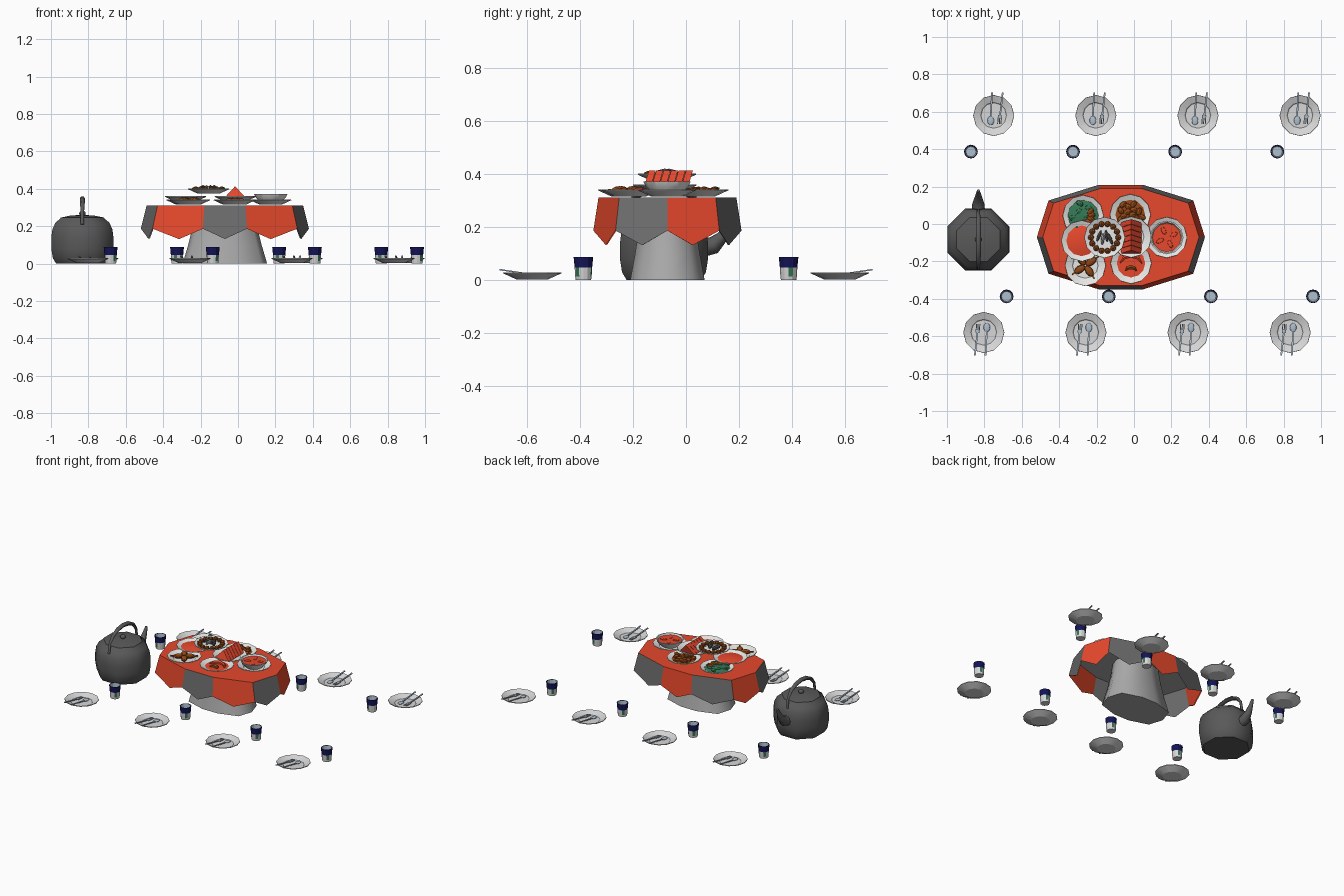
import bpy, bmesh, math, random
from mathutils import Vector, Matrix

if "Cube" in bpy.data.objects:
    bpy.data.objects.remove(bpy.data.objects["Cube"])
random.seed(4)

PALETTE = [("red", (0.86, 0.07, 0.027)), ("dark_gray", (0.1, 0.1, 0.1)),
           ("mid_gray", (0.4, 0.4, 0.4)), ("white", (0.88, 0.88, 0.87)),
           ("plate_gray", (0.68, 0.68, 0.68)), ("brown", (0.3, 0.065, 0.008)),
           ("green", (0.035, 0.19, 0.09)), ("steel_blue", (0.42, 0.52, 0.62)),
           ("navy", (0.007, 0.007, 0.1)), ("panel_gray", (0.155, 0.155, 0.155))]
MATS = []
for nm, c in PALETTE:
    m = bpy.data.materials.new(nm)
    m.diffuse_color = (*c, 1)
    m.use_nodes = True
    m.node_tree.nodes["Principled BSDF"].inputs["Base Color"].default_value = m.diffuse_color
    MATS.append(m)
RED, DARK, MID, WHITE, PLATE, BROWN, GREEN, STEEL, NAVY, PANEL = range(10)


def finish(bm, name, smooth=None, matrix=None):
    """Turn the bmesh into an object carrying only the colours it uses."""
    bmesh.ops.recalc_face_normals(bm, faces=bm.faces)
    used = sorted({f.material_index for f in bm.faces})
    for f in bm.faces:
        f.material_index = used.index(f.material_index)
    me = bpy.data.meshes.new(name)
    bm.to_mesh(me)
    bm.free()
    for u in used:
        me.materials.append(MATS[u])
    ob = bpy.data.objects.new(name, me)
    bpy.context.collection.objects.link(ob)
    if matrix:
        ob.matrix_world = matrix
    if smooth:
        bpy.ops.object.select_all(action='DESELECT')
        ob.select_set(True)
        bpy.context.view_layer.objects.active = ob
        bpy.ops.object.shade_smooth_by_angle(angle=math.radians(smooth))
    return ob


def skin(bm, rings, mat):
    """Join rings of vertices; mat is an index or a rule of (ring, side)."""
    for i, (a, b) in enumerate(zip(rings, rings[1:])):
        n = max(len(a), len(b))
        for k in range(n):
            j = (k + 1) % n
            vs = [a[k % len(a)], a[j % len(a)], b[j % len(b)], b[k % len(b)]]
            f = bm.faces.new(list(dict.fromkeys(vs)))
            f.material_index = mat(i, k) if callable(mat) else mat


def lathe(bm, prof, n, mat, loc=(0, 0, 0), turn=0.0):
    rings = []
    for r, z in prof:
        angles = [turn + math.tau * k / n for k in range(n if r > 0 else 1)]
        rings.append([bm.verts.new(Vector(loc) + Vector((r * math.cos(a), r * math.sin(a), z)))
                      for a in angles])
    skin(bm, rings, mat)


def tube(bm, pts, radii, side, mat, n=8):
    """Tapered tube along a planar path; side is the normal of that plane."""
    pts, side = [Vector(p) for p in pts], Vector(side)
    rings = []
    for i, p in enumerate(pts):
        t = (pts[min(i + 1, len(pts) - 1)] - pts[max(i - 1, 0)]).normalized()
        up = t.cross(side)
        rings.append([bm.verts.new(p + radii[i] * (side * math.cos(math.tau * k / n)
                      + up * math.sin(math.tau * k / n))) for k in range(n)])
    skin(bm, rings, mat)
    for r in (rings[0], rings[-1]):
        bm.faces.new(r).material_index = mat


def blob(bm, loc, size, mat, turn=0, sub=1):
    M = Matrix.Translation(loc) @ Matrix.Rotation(turn, 4, 'Z') @ Matrix.Diagonal((*size, 1))
    vs = bmesh.ops.create_icosphere(bm, subdivisions=sub, radius=1, matrix=M)['verts']
    for f in {f for v in vs for f in v.link_faces}:
        f.material_index = mat


def bar(bm, p0, p1, w, h, mat):
    p0, p1 = Vector(p0), Vector(p1)
    d = p1 - p0
    M = Matrix.Translation((p0 + p1) / 2) @ d.to_track_quat('Y', 'Z').to_matrix().to_4x4() \
        @ Matrix.Diagonal((w, d.length, h, 1))
    vs = bmesh.ops.create_cube(bm, size=1, matrix=M)['verts']
    for f in {f for v in vs for f in v.link_faces}:
        f.material_index = mat


# Table: ten-sided top, pointed cloth panels, flared pedestal
TC = Vector((-0.07, -0.07, 0))
quarter = [(0.418, 0), (0.36, 0.182), (0.11, 0.26)]
half = quarter + [(-x, y) for x, y in reversed(quarter)]
OUT = half + [(-x, -y) for x, y in half[1:-1]]


def ring(bm, s, z):
    return [bm.verts.new(TC + Vector((x * s, y * s, z))) for x, y in OUT]


bm = bmesh.new()
lo, hi = ring(bm, 1, 0.304), ring(bm, 1, 0.312)
skin(bm, [lo, hi], lambda i, k: PANEL if k % 2 else RED)
bm.faces.new(hi).material_index = RED
bm.faces.new(lo).material_index = MID
finish(bm, "table_top")

bm = bmesh.new()
for k in range(10):
    a, b = Vector((*OUT[k], 0)), Vector((*OUT[(k + 1) % 10], 0))
    m = (a + b) / 2
    for s in (1.0, 0.985):   # outer and inner cloth layer
        pts = [(a, 1, .312), (a, 1.075, .187), (m, 1.05, .132), (b, 1.075, .187), (b, 1, .312)]
        vs = [bm.verts.new(TC + p * q * s + Vector((0, 0, z))) for p, q, z in pts]
        bm.faces.new(vs).material_index = RED if k % 2 == 0 else PANEL
finish(bm, "cloth_panels")

bm = bmesh.new()
rings = [ring(bm, s, z) for s, z in ((0.54, 0), (0.47, 0.1), (0.41, 0.2), (0.37, 0.304))]
skin(bm, rings, MID)
bm.faces.new(rings[0]).material_index = MID
finish(bm, "pedestal", 66)

# Kettle: eight-sided body, lid knob, curved spout, hoop handle
KX, KY = -0.832, -0.083
bm = bmesh.new()
body = [(0, 0), (.142, 0), (.16, .03), (.168, .08), (.168, .14), (.162, .185), (.145, .22),
        (.12, .24), (.118, .246), (.06, .258), (0, .26)]
lathe(bm, [(r * 1.07, z) for r, z in body], 8, DARK, (KX, KY, 0), math.pi / 8)
finish(bm, "kettle_body", 50)
bm = bmesh.new()
blob(bm, (KX, KY, .268), (.018, .018, .016), DARK, sub=2)
finish(bm, "kettle_knob", 60)
bm = bmesh.new()
tube(bm, [(KX, .05, .12), (KX, .105, .132), (KX, .138, .165), (KX, .158, .2), (KX, .178, .242)],
     [.036, .033, .022, .015, .008], (1, 0, 0), DARK)
finish(bm, "kettle_spout", 60)
bm = bmesh.new()
arch = [(KX, KY - .155 * math.cos(math.pi * i / 8), .21 + .138 * math.sin(math.pi * i / 8) ** .8)
        for i in range(9)]
tube(bm, arch, [.009] * 2 + [.012] + [.014] * 3 + [.012] + [.009] * 2, (1, 0, 0), DARK, 6)
finish(bm, "kettle_handle", 60)

# Place settings: plate, spoon, fork and cup, the front row turned half round
PLATE_PROF = [(0, .003), (.06, .003), (.11, .026), (.109, .03), (.073, .016), (.068, .011), (0, .011)]


def setting(i, x, turned):
    tag = ("front_" if turned else "back_") + str(i + 1)
    M = Matrix.Translation((x, -.58 if turned else .58, 0)) @ Matrix.Rotation(math.pi * turned, 4, 'Z')
    bm = bmesh.new()
    lathe(bm, PLATE_PROF, 12, PLATE)
    finish(bm, "plate_" + tag, 18, M)
    bm = bmesh.new()
    blob(bm, (-.016, -.027, .019), (.018, .025, .005), STEEL, sub=2)
    bar(bm, (-.016, -.005, .021), (-.009, .123, .04), .009, .005, STEEL)
    finish(bm, "spoon_" + tag, None, M)
    bm = bmesh.new()
    bar(bm, (.034, .0, .021), (.048, .123, .04), .009, .005, STEEL)
    bar(bm, (.032, -.015, .02), (.034, .002, .021), .022, .005, STEEL)
    for t in (-.009, 0, .009):
        bar(bm, (.03 + t, -.045, .019), (.032 + t, -.013, .02), .005, .004, STEEL)
    finish(bm, "fork_" + tag, None, M)
    bm = bmesh.new()

    def cup_colour(r, k):   # painted bands outside, pale inside
        if r == 3 or r == 4:
            return NAVY
        return GREEN if r == 2 and k % 4 == 0 else STEEL if r > 4 else PLATE
    lathe(bm, [(0, 0), (.029, 0), (.031, .014), (.033, .047), (.037, .088), (.033, .088),
               (.027, .02), (0, .02)], 12, cup_colour)
    finish(bm, "cup_" + tag, 25, M @ Matrix.Translation((-.122, -.193, 0)))


for i in range(4):
    setting(i, -.75 + .546 * i, False)
    setting(i, -.803 + .546 * i, True)

# Serving dishes, each a white plate with its food in the same object
TOP = .313


def dish(name, x, y, fill, z=TOP, bowl=False):
    bm = bmesh.new()
    lathe(bm, PLATE_PROF, 12, WHITE)
    if bowl:
        lathe(bm, [(0, .012), (.05, .012), (.08, .04), (.09, .06), (.083, .06), (.077, .05),
                   (0, .05)], 12, lambda r, k: RED if r == 5 else WHITE)
    fill(bm)
    finish(bm, name, 22, Matrix.Translation((x, y, z)))


def scatter(bm, n, rad, mats, size, z=.02):
    for k in range(n):
        a, r = k * 2.4, rad * math.sqrt((k + .5) / n)
        blob(bm, (r * math.cos(a), r * math.sin(a), z + random.uniform(0, .008)), size,
             mats[k % len(mats)], a * 1.7)


def salad(bm):
    lathe(bm, [(.088, .018), (.06, .026), (0, .03)], 12, GREEN)
    scatter(bm, 8, .075, [GREEN], (.024, .015, .01), .024)
    for k in range(5):
        a = -1.3 + .45 * k
        blob(bm, (.045 * math.cos(a), .045 * math.sin(a), .03), (.024, .015, .011), BROWN, a)


def stew(bm):
    lathe(bm, [(.086, .018), (0, .024)], 12, BROWN)
    scatter(bm, 16, .07, [BROWN], (.024, .016, .012), .022)


def soup(bm):
    for k in range(4):
        a = k * 1.6 + .4
        blob(bm, (.04 * math.cos(a), .04 * math.sin(a), .05), (.026, .014, .007), RED, a)


def curved_rolls(bm):
    lathe(bm, [(.078, .017), (0, .02)], 12, RED)
    for r, dy in ((.03, -.05), (.062, -.02)):
        arc = [(r * math.cos(t), dy + r * math.sin(t), .024) for t in (.3, .9, 1.57, 2.2, 2.8)]
        tube(bm, arc, [.004, .011, .014, .011, .004], (0, 0, 1), BROWN if r < .05 else RED, 6)


def drumsticks(bm):
    for k in range(4):
        a = k * math.pi / 2 + .6
        d = Vector((math.cos(a), math.sin(a), 0))
        blob(bm, d * .036 + Vector((0, 0, .026)), (.033, .02, .016), BROWN, a, 2)
        bar(bm, d * .06 + Vector((0, 0, .025)), d * .086 + Vector((0, 0, .027)), .008, .008, BROWN)


def stewed_tomato(bm):
    lathe(bm, [(.088, .018), (.05, .027), (0, .03)], 12, RED)


def meatballs(bm):
    for k in range(14):
        a = math.tau * k / 14
        blob(bm, (.073 * math.cos(a), .073 * math.sin(a), .026), (.018, .018, .015), BROWN, a)
    for k in range(4):
        blob(bm, (-.03 + .02 * k, .008 * (-1) ** k, .035), (.01, .036, .014),
             MID if k == 1 else DARK, .25 * (k - 1.5))


def slices(bm):   # row of leaning wedge slices, packed close
    for k in range(6):
        y = -.088 + .028 * k
        lo, hi = [[bm.verts.new((x, y + d + lean, z)) for x, lean, z in
                   ((-.057, 0, .022), (.055, 0, .022), (0, .018, .083))] for d in (0, .026)]
        skin(bm, [lo, hi], RED)
        for f in (lo, hi):
            bm.faces.new(f).material_index = RED


dish("salad_dish", -.272, .045, salad)
dish("stew_dish", -.02, .05, stew)
dish("soup_bowl", .175, -.072, soup, bowl=True)
dish("curved_roll_dish", -.016, -.21, curved_rolls)
dish("drumstick_dish", -.26, -.222, drumsticks)
dish("tomato_dish", -.28, -.09, stewed_tomato, TOP + .018)
dish("slice_dish", -.015, -.07, slices, TOP + .018)
dish("meatball_dish", -.157, -.072, meatballs, .372)
